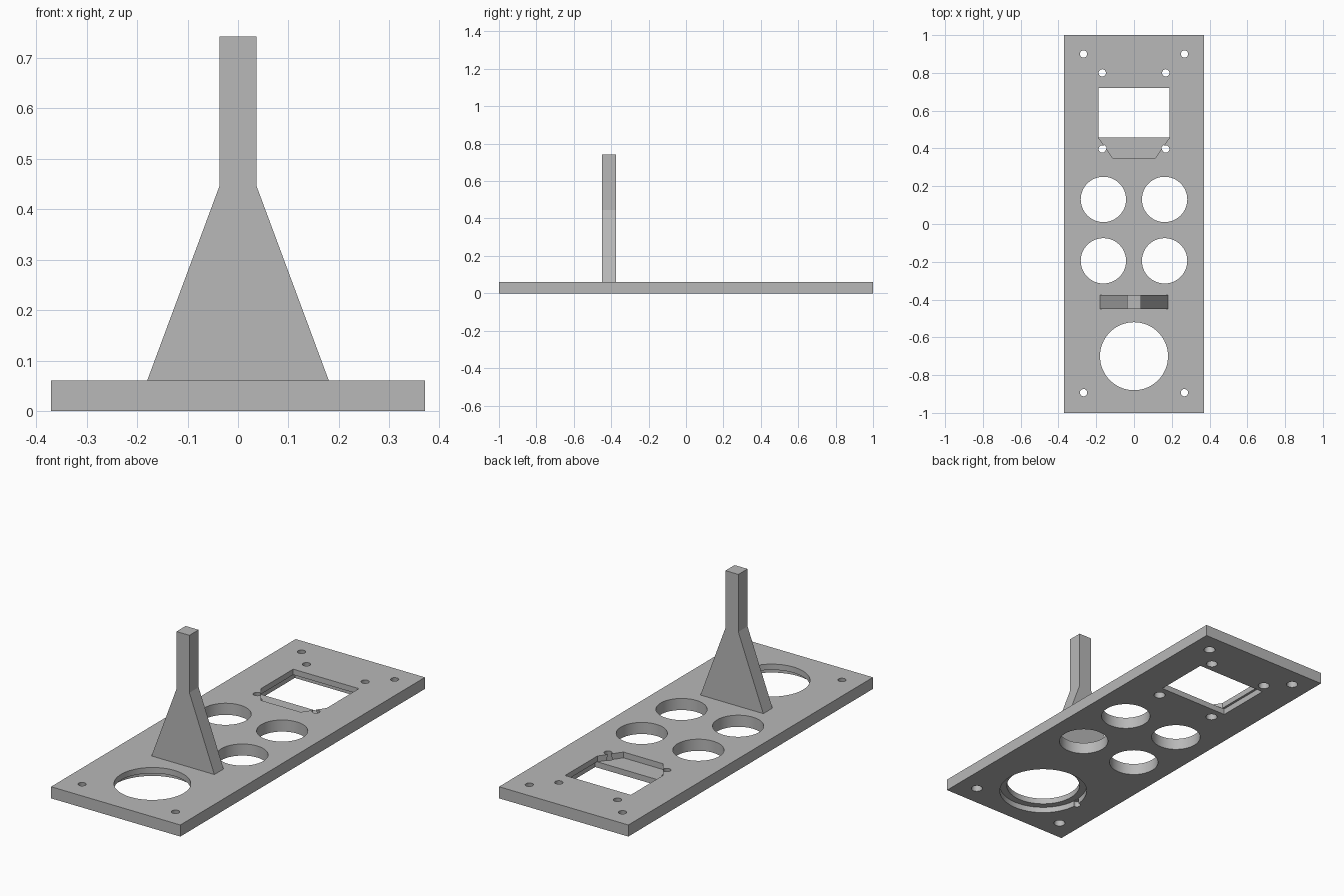
import bpy
import bmesh
import math

if "Cube" in bpy.data.objects:
    bpy.data.objects.remove(bpy.data.objects["Cube"], do_unlink=True)

THICK = 0.06
MID = 0.03

grey = bpy.data.materials.new("plain_grey")
grey.use_nodes = True
grey.diffuse_color = (0.48, 0.48, 0.48, 1)
grey.node_tree.nodes["Principled BSDF"].inputs["Base Color"].default_value = (0.48, 0.48, 0.48, 1)


def finish(name, bm):
    bmesh.ops.recalc_face_normals(bm, faces=bm.faces)
    mesh = bpy.data.meshes.new(name)
    bm.to_mesh(mesh)
    bm.free()
    mesh.materials.append(grey)
    obj = bpy.data.objects.new(name, mesh)
    bpy.context.collection.objects.link(obj)
    return obj


def prism(name, points, offset):
    """Extrude a closed outline of 3D points along an offset."""
    bm = bmesh.new()
    face = bm.faces.new([bm.verts.new(p) for p in points])
    new = bmesh.ops.extrude_face_region(bm, geom=[face])["geom"]
    bmesh.ops.translate(bm, vec=offset, verts=[v for v in new if isinstance(v, bmesh.types.BMVert)])
    return finish(name, bm)


def slab(name, outline, z0, z1):
    return prism(name, [(x, y, z0) for x, y in outline], (0, 0, z1 - z0))


def rectangle(x, y0, y1):
    return [(-x, y0), (x, y0), (x, y1), (-x, y1)]


def bore(x, y, r0, r1, z0, z1, sides=64):
    """Round cutter, radius r0 at the bottom and r1 at the top."""
    bm = bmesh.new()
    bmesh.ops.create_cone(bm, cap_ends=True, segments=sides, radius1=r0, radius2=r1, depth=z1 - z0)
    bmesh.ops.translate(bm, vec=(x, y, (z0 + z1) / 2), verts=bm.verts)
    return finish("hole_cutter", bm)


# Base plate
plate = slab("base_plate", rectangle(0.37, -1, 1), 0, THICK)
cutters = []

# Four round openings, screw holes at the corners and around the window
for side in (-1, 1):
    for y in (0.13, -0.195):
        cutters.append(bore(side * 0.162, y, 0.12, 0.12, -0.1, 0.2))

# Window: tapered recess from above, wider rectangular pocket below
recess = [(-0.188, 0.72), (-0.188, 0.457), (-0.113, 0.35), (0.113, 0.35), (0.188, 0.457), (0.188, 0.72)]
cutters.append(slab("window_recess_cutter", recess, MID, 0.2))
cutters.append(slab("window_pocket_cutter", rectangle(0.2, 0.457, 0.75), -0.1, MID + 0.001))

# Large opening with a wider seat and a small key notch underneath
cutters.append(bore(0, -0.7, 0.18, 0.18, -0.1, 0.2, 96))
cutters.append(bore(0, -0.7, 0.215, 0.215, -0.1, MID, 96))
cutters.append(bore(-0.218, -0.7, 0.018, 0.018, -0.1, MID - 0.001, 32))

for side in (-1, 1):
    for x, y in ((0.267, 0.9), (0.267, -0.893), (0.168, 0.8), (0.168, 0.397)):
        cutters.append(bore(side * x, y, 0.028, 0.019, -0.002, THICK + 0.002, 32))

for cutter in cutters:
    cutter.hide_render = True
    mod = plate.modifiers.new("cut", "BOOLEAN")
    mod.operation = "DIFFERENCE"
    mod.solver = "EXACT"
    mod.object = cutter
    bpy.context.view_layer.objects.active = plate
    bpy.ops.object.modifier_apply(modifier=mod.name)
    bpy.data.objects.remove(cutter, do_unlink=True)

bpy.ops.object.select_all(action="DESELECT")
plate.select_set(True)
bpy.context.view_layer.objects.active = plate
bpy.ops.object.shade_smooth_by_angle(angle=math.radians(30))

# Upright post with a flared foot
half = [(0.18, THICK), (0.037, 0.445), (0.037, 0.742)]
outline = half + [(-x, z) for x, z in reversed(half)]
prism("support_post", [(x, -0.45, z) for x, z in outline], (0, 0.075, 0))
